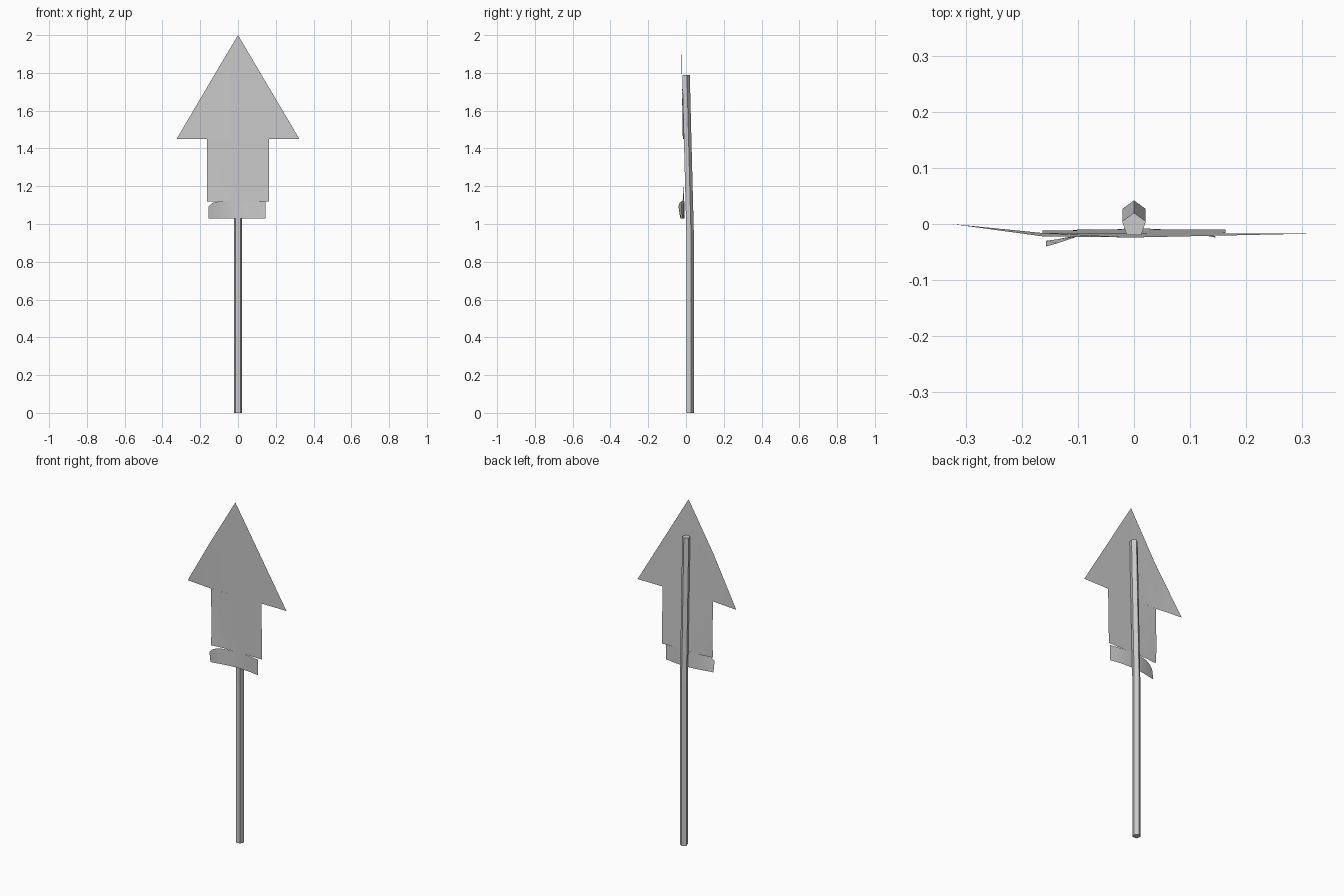
import bpy
import bmesh
import math
from mathutils import Vector

if "Cube" in bpy.data.objects:
    bpy.data.objects.remove(bpy.data.objects["Cube"], do_unlink=True)

# One plain grey for the whole sign
grey = bpy.data.materials.new("plain_grey")
grey.use_nodes = True
grey.diffuse_color = (0.6, 0.6, 0.6, 1)
grey.node_tree.nodes["Principled BSDF"].inputs["Base Color"].default_value = (0.6, 0.6, 0.6, 1)


def finish(name, bm, smooth=False):
    mesh = bpy.data.meshes.new(name)
    bm.to_mesh(mesh)
    bm.free()
    mesh.materials.append(grey)
    for poly in mesh.polygons:
        poly.use_smooth = smooth
    obj = bpy.data.objects.new(name, mesh)
    bpy.context.collection.objects.link(obj)
    return obj


def sheet(name, columns):
    """Thin sheet facing the front; each column lists points bottom to top."""
    bm = bmesh.new()
    cols = [[bm.verts.new(p) for p in col] for col in columns]
    for a, b in zip(cols, cols[1:]):
        rows = max(len(a), len(b)) - 1
        for i in range(rows):
            corners = [a[min(i, len(a) - 1)], b[min(i, len(b) - 1)],
                       b[min(i + 1, len(b) - 1)], a[min(i + 1, len(a) - 1)]]
            bm.faces.new(list(dict.fromkeys(corners)))
    return finish(name, bm, smooth=True)


def lean(z):
    """Depth of the boards, which tilt forward with the upper post."""
    return -0.007 - 0.019 * (z - 1.12)


# Five-sided post, straight below and leaning forward above the bend
bm = bmesh.new()
rings = []
for y, z in ((0.02, 0), (0.02, 0.93), (-0.002, 1.79)):
    ring = []
    for i in range(5):
        a = math.radians(90 + 72 * i)
        ring.append(bm.verts.new((0.022 * math.cos(a), y + 0.022 * math.sin(a), z)))
    rings.append(ring)
for low, high in zip(rings, rings[1:]):
    for i in range(5):
        j = (i + 1) % 5
        bm.faces.new((low[i], low[j], high[j], high[i]))
bm.faces.new(rings[0][::-1])
bm.faces.new(rings[-1])
finish("post", bm)

# Arrow head with its right wing folded back
base, fold = 1.45, 1.725
sheet("arrow_head", [
    [(-0.325, 0, base)],
    [(-0.163, -0.016, base), (-0.163, -0.022, fold)],
    [(0, -0.016, base), (0, -0.024, 2)],
    [(0.325, -0.017, base)],
])

# Square board below the head, one lower corner curled forward
levels = (1.12, 1.2, 1.45)
board = [[Vector((x, lean(z) - 0.003, z)) for z in levels] for x in (-0.163, -0.1, 0, 0.163)]
board[0][0].y -= 0.008
sheet("square_board", board)

# Curled strip at the bottom of the arrow
strip = [(-0.157, -0.030, -0.040, 1.092), (-0.135, -0.027, -0.034, 1.112),
         (-0.10, -0.020, -0.022, 1.12), (-0.05, -0.011, -0.012, 1.12),
         (0, -0.007, -0.008, 1.12), (0.08, -0.011, -0.012, 1.12),
         (0.145, -0.022, -0.024, 1.12)]
sheet("curled_strip", [[(x, low, 1.028), (x, high, top)] for x, low, high, top in strip])
